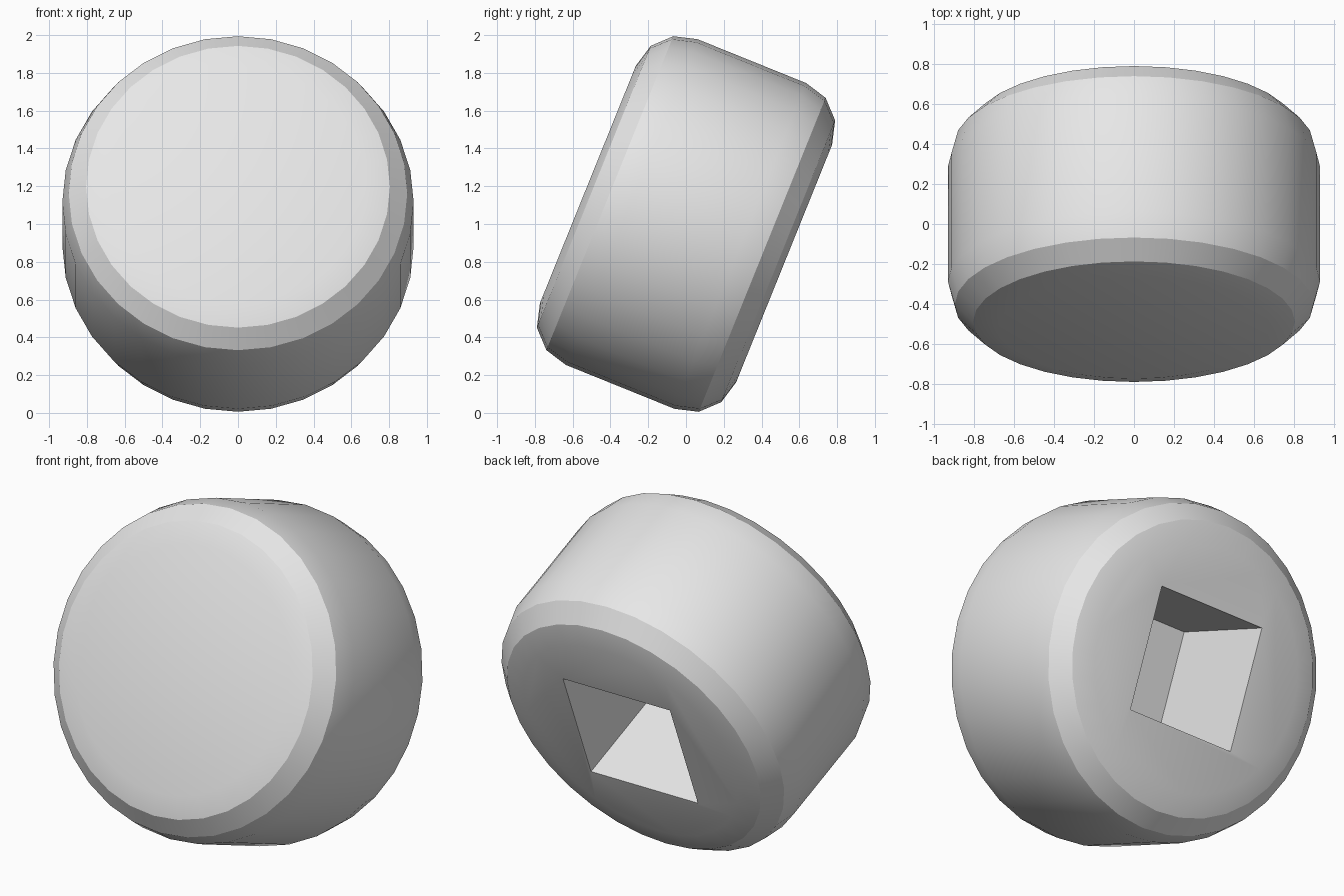
import bpy
from math import radians

cube = bpy.data.objects.get("Cube")
if cube:
    bpy.data.objects.remove(cube, do_unlink=True)

RADIUS, DEPTH, ROUNDING, SOCKET = 0.93, 1.12, 0.25, 0.7

grey = bpy.data.materials.new("light_grey")
grey.use_nodes = True
grey.diffuse_color = (0.8, 0.8, 0.8, 1)
grey.node_tree.nodes["Principled BSDF"].inputs["Base Color"].default_value = (0.8, 0.8, 0.8, 1)

# Round body with the back along local +z
bpy.ops.mesh.primitive_cylinder_add(vertices=32, radius=RADIUS, depth=DEPTH)
body = bpy.context.object
body.name = "rounded_drum"
body.data.materials.append(grey)

# Rounded rims
bevel = body.modifiers.new("rounded_rims", "BEVEL")
bevel.width = ROUNDING
bevel.segments = 3
bevel.limit_method = "ANGLE"
bevel.angle_limit = radians(40)

# Square socket in the back
bpy.ops.mesh.primitive_cube_add(size=1, location=(0, 0, DEPTH / 2))
cutter = bpy.context.object
cutter.name = "socket_cutter"
cutter.scale = (SOCKET, SOCKET, SOCKET * 2)
cutter.hide_render = True
cutter.data.materials.append(grey)
cut = body.modifiers.new("square_socket", "BOOLEAN")
cut.operation = "DIFFERENCE"
cut.solver = "EXACT"
cut.object = cutter
bpy.context.view_layer.update()

bpy.ops.object.select_all(action="DESELECT")
body.select_set(True)
bpy.context.view_layer.objects.active = body
for name in ("rounded_rims", "square_socket"):
    bpy.ops.object.modifier_apply(modifier=name)
bpy.data.objects.remove(cutter, do_unlink=True)

# Smooth shading, then tilt the front face upward
bpy.ops.object.shade_smooth_by_angle(angle=radians(29))
body.rotation_euler.x = radians(-112)
body.location.z = 1.0
